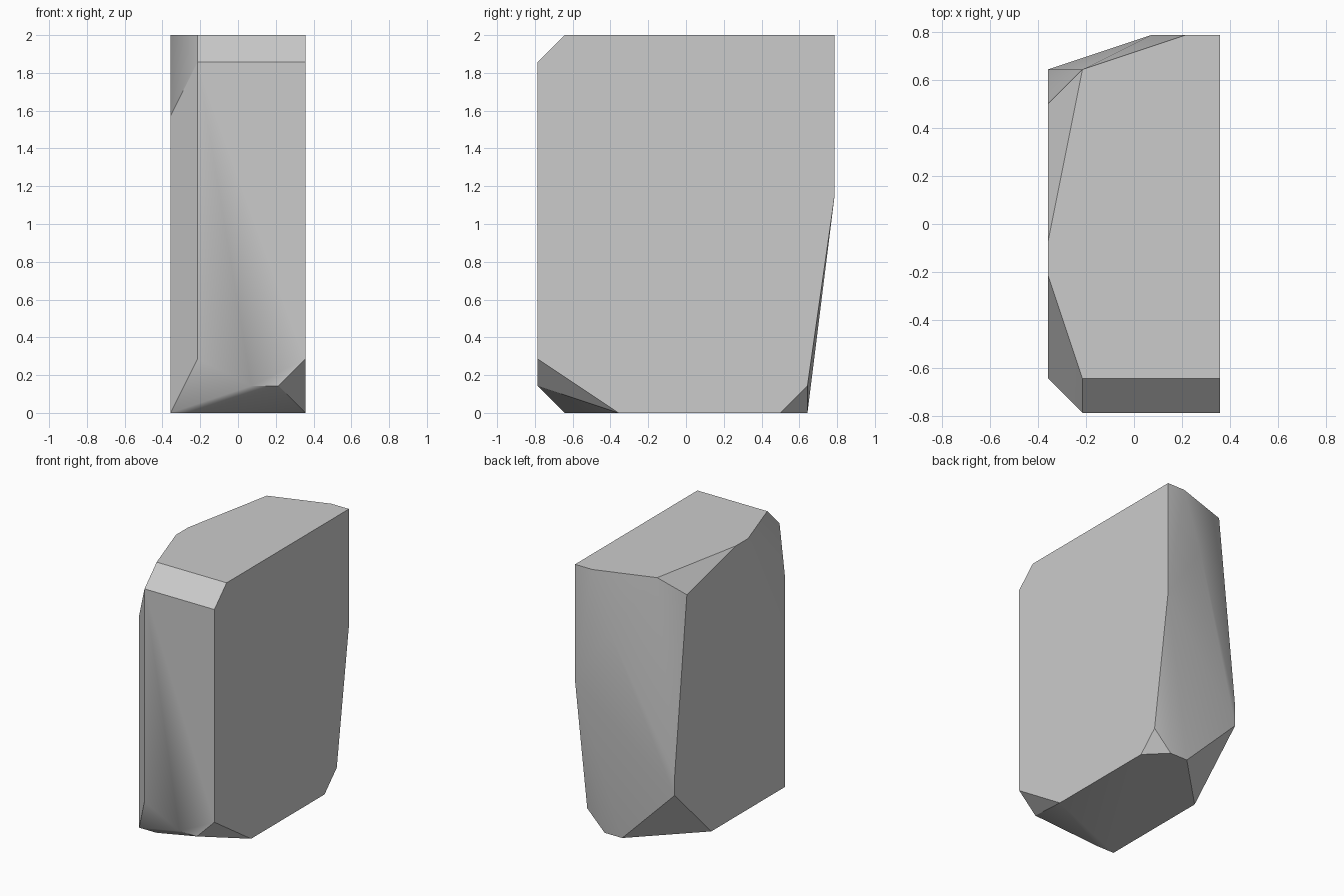
import bpy, bmesh, math

cube = bpy.data.objects.get("Cube")
if cube:
    bpy.data.objects.remove(cube, do_unlink=True)

UNIT = 1 / 7               # chisel step of the block
WIDTH, DEPTH = 5, 11       # block footprint in steps

# Stone colour
stone = bpy.data.materials.new("stone_grey")
stone.use_nodes = True
colour = (0.6, 0.6, 0.6, 1)
stone.diffuse_color = colour
bsdf = next(n for n in stone.node_tree.nodes if n.type == "BSDF_PRINCIPLED")
bsdf.inputs["Base Color"].default_value = colour
bsdf.inputs["Roughness"].default_value = 0.9

# Corner points (depth, height) of each slice across the width
flat_side = [(0, 2), (0, 13), (1, 14), (11, 14), (11, 8), (10, 1), (9, 0), (3, 0)]
side_chips = [(0, 1), (11, 14), (10, 0)]
back_ridge = [(0, 1), (11, 11), (10, 0)]
bevel_line = [(0, 2), (0, 13), (1, 14), (10, 14), (1, 0)]
chipped_side = [(1, 11), (4, 14), (5, 14), (9, 13), (10, 4), (10, 3), (7, 0), (1, 0)]
slices = {5: flat_side, 4: side_chips, 3: back_ridge, 1: bevel_line, 0: chipped_side}


def build_stone(name, slices):
    """Wrap a convex stone around the corner points of its slices."""
    bm = bmesh.new()
    for across, corners in slices.items():
        for along, up in corners:
            bm.verts.new(((across - WIDTH / 2) * UNIT,
                          (along - DEPTH / 2) * UNIT, up * UNIT))
    hull = bmesh.ops.convex_hull(bm, input=bm.verts[:])
    spare = {g for g in hull["geom_interior"] + hull["geom_unused"]
             if isinstance(g, bmesh.types.BMVert)}
    bmesh.ops.delete(bm, geom=list(spare), context="VERTS")
    bmesh.ops.dissolve_limit(bm, angle_limit=math.radians(0.5),
                             verts=bm.verts[:], edges=bm.edges[:])
    bmesh.ops.recalc_face_normals(bm, faces=bm.faces[:])
    mesh = bpy.data.meshes.new(name)
    bm.to_mesh(mesh)
    bm.free()
    mesh.materials.append(stone)
    obj = bpy.data.objects.new(name, mesh)
    bpy.context.collection.objects.link(obj)
    return obj


# Chipped stone block, soft only across its shallow facets
block = build_stone("stone_block", slices)
bpy.ops.object.select_all(action="DESELECT")
block.select_set(True)
bpy.context.view_layer.objects.active = block
bpy.ops.object.shade_smooth_by_angle(angle=math.radians(30))
